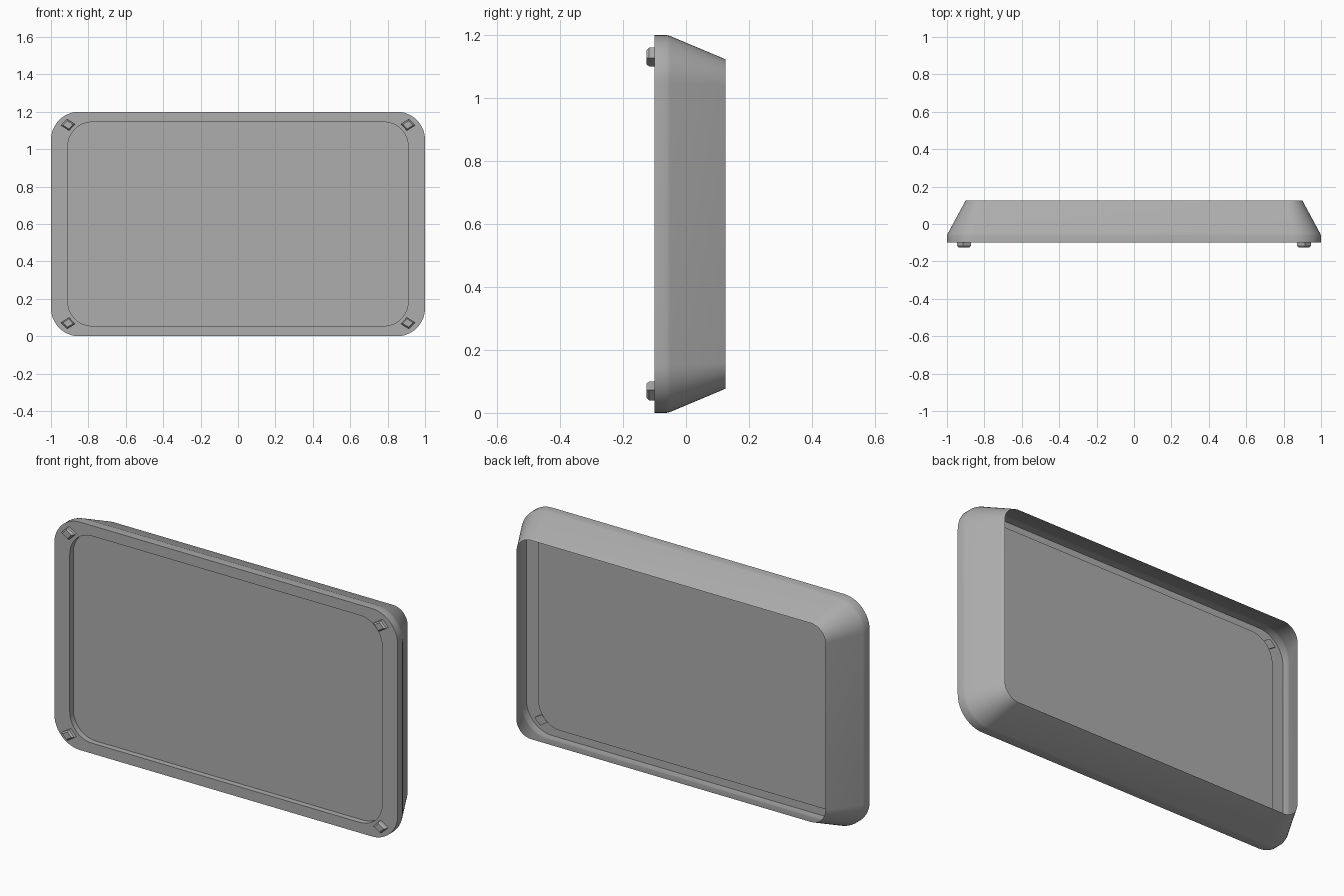
import bpy
import bmesh
from math import sin, cos, pi, radians

cube = bpy.data.objects.get("Cube")
if cube:
    bpy.data.objects.remove(cube, do_unlink=True)

grey = bpy.data.materials.new("plain grey")
grey.use_nodes = True
colour = (0.42, 0.42, 0.42, 1)
grey.diffuse_color = colour
grey.node_tree.nodes["Principled BSDF"].inputs["Base Color"].default_value = colour

MID = 0.6      # height of the centre
STEPS = 12     # segments in each rounded corner


def rounded_loop(half_x, half_z, radius, y):
    """Rounded rectangle, anticlockwise as seen from the front."""
    points = []
    for q, (sx, sz) in enumerate([(1, 1), (-1, 1), (-1, -1), (1, -1)]):
        for i in range(STEPS + 1):
            a = (q + i / STEPS) * pi / 2
            points.append((sx * (half_x - radius) + radius * cos(a), y,
                           MID + sz * (half_z - radius) + radius * sin(a)))
    return points


def loft(name, loops, cap_start=False, cap_end=False):
    """Skin a row of matching loops into one object."""
    bm = bmesh.new()
    rings = [[bm.verts.new(p) for p in loop] for loop in loops]
    for a, b in zip(rings, rings[1:]):
        for i in range(len(a)):
            j = (i + 1) % len(a)
            bm.faces.new((a[i], a[j], b[j], b[i]))
    if cap_start:
        bm.faces.new(rings[0][::-1])
    if cap_end:
        bm.faces.new(rings[-1])
    if cap_start and cap_end:
        bmesh.ops.recalc_face_normals(bm, faces=bm.faces)
    mesh = bpy.data.meshes.new(name)
    bm.to_mesh(mesh)
    bm.free()
    mesh.materials.append(grey)
    obj = bpy.data.objects.new(name, mesh)
    bpy.context.collection.objects.link(obj)
    return obj


# Open-backed housing: tapered wall, straight rim, front border, recess step
inner = rounded_loop(0.91, 0.545, 0.13, -0.07)
housing = loft("housing", [
    rounded_loop(0.9, 0.523, 0.085, 0.126),
    rounded_loop(0.995, 0.597, 0.145, -0.05),
    rounded_loop(1.0, 0.6, 0.15, -0.062),
    rounded_loop(1.0, 0.6, 0.15, -0.1),
    rounded_loop(0.91, 0.545, 0.13, -0.1),
    inner,
])
bpy.ops.object.select_all(action="DESELECT")
housing.select_set(True)
bpy.context.view_layer.objects.active = housing
bpy.ops.object.shade_smooth_by_angle(angle=radians(30))

# Flat panel set back inside the border
loft("front_panel", [inner], cap_end=True)

# Small chamfered pegs in the four corners of the border
DIAMOND = [(0.037, -0.003), (0.004, 0.03), (-0.038, 0.004), (-0.006, -0.03)]
for sx, side in ((1, "left"), (-1, "right")):
    for sz, level in ((1, "upper"), (-1, "lower")):
        loops = [[(sx * (0.909 + k * dx), y, MID + sz * (0.53 + k * dz))
                  for dx, dz in DIAMOND]
                 for k, y in ((1, -0.09), (1, -0.117), (0.72, -0.126))]
        loft(f"{level}_{side}_peg", loops, cap_start=True, cap_end=True)
